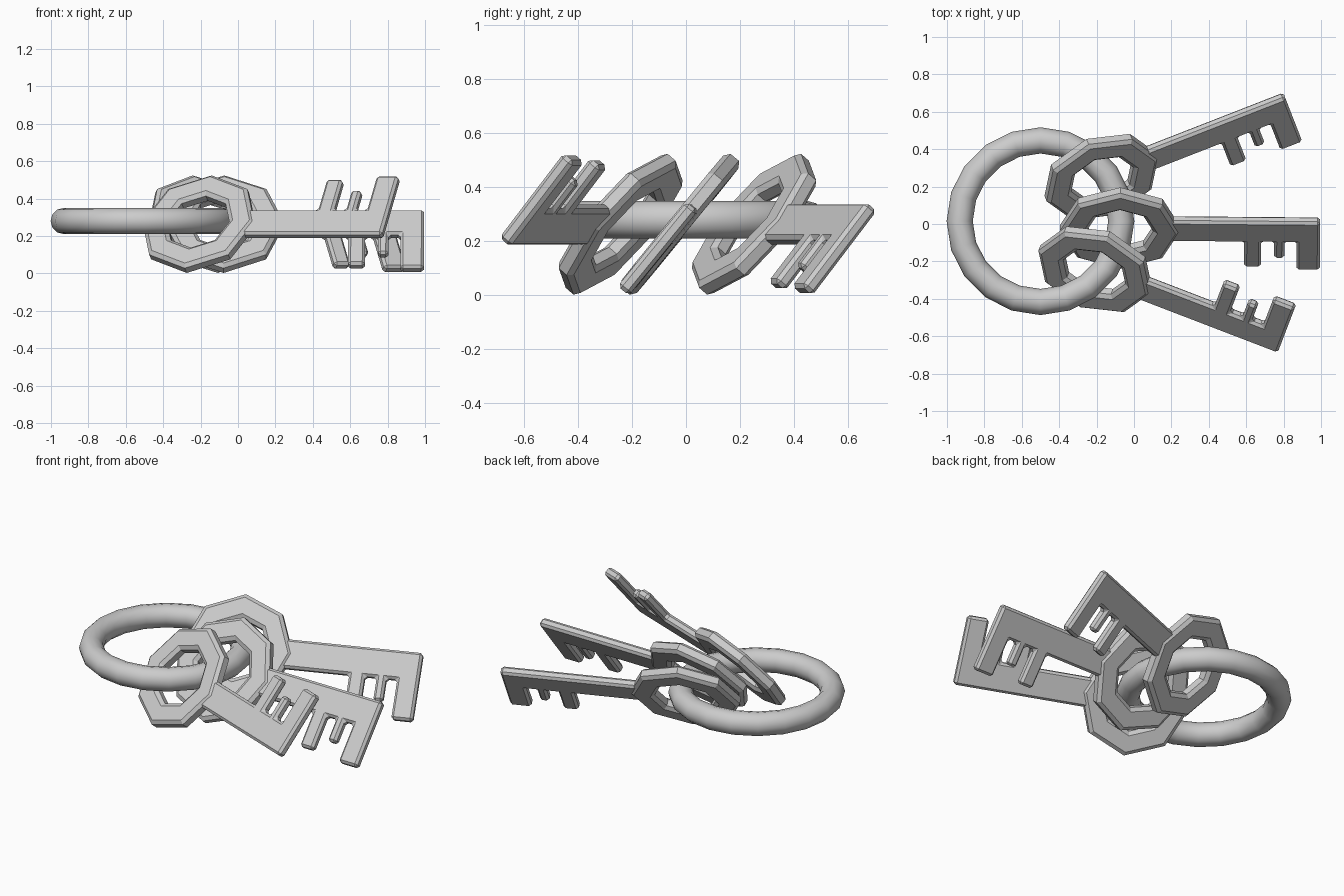
import bpy, bmesh
from math import radians, cos, sin, pi
from mathutils import Matrix, Vector

if "Cube" in bpy.data.objects:
    bpy.data.objects.remove(bpy.data.objects["Cube"])


def make_object(name, bm, matrix):
    bmesh.ops.recalc_face_normals(bm, faces=bm.faces[:])
    mesh = bpy.data.meshes.new(name)
    bm.to_mesh(mesh)
    bm.free()
    obj = bpy.data.objects.new(name, mesh)
    obj.matrix_world = matrix
    bpy.context.collection.objects.link(obj)
    return obj


# Octagonal key head: chamfered section (radius, height) swept through 8 sides
def key_head(name, matrix):
    section = [(0.32, -0.02), (0.32, 0.02), (0.298, 0.037), (0.202, 0.037),
               (0.178, 0.02), (0.178, -0.02), (0.202, -0.037), (0.298, -0.037)]
    bm = bmesh.new()
    rings = [[bm.verts.new((r * cos(i * pi / 4), r * sin(i * pi / 4), h))
              for r, h in section] for i in range(8)]
    n = len(section)
    for i in range(8):
        a, b = rings[i], rings[(i + 1) % 8]
        for j in range(n):
            k = (j + 1) % n
            bm.faces.new((a[j], b[j], b[k], a[k]))
    return make_object(name, bm, matrix)


# Flat shaft with three teeth, extruded and edge-bevelled
def key_blade(name, matrix, side):
    top, base, thick = 0.085, -0.085, 0.054
    outline = [(0.25, top), (1.07, top), (1.07, -0.318), (0.945, -0.318), (0.945, base)]
    for u0, u1, tip in [(0.825, 0.88, -0.22), (0.665, 0.755, -0.295)]:
        outline += [(u1, base), (u1, tip), (u0, tip), (u0, base)]
    outline.append((0.25, base))
    bm = bmesh.new()
    face = bm.faces.new([bm.verts.new((u, v * side, -thick / 2)) for u, v in outline])
    out = bmesh.ops.extrude_face_region(bm, geom=[face])
    verts = [g for g in out["geom"] if isinstance(g, bmesh.types.BMVert)]
    bmesh.ops.translate(bm, verts=verts, vec=Vector((0, 0, thick)))
    obj = make_object(name, bm, matrix)
    bevel = obj.modifiers.new("edge_bevel", "BEVEL")
    bevel.width = 0.014
    bevel.segments = 1
    return obj


# Split ring
bpy.ops.mesh.primitive_torus_add(major_radius=0.432, minor_radius=0.07,
                                 major_segments=20, minor_segments=12,
                                 location=(-0.5, 0.015, 0.28))
ring = bpy.context.object
ring.name = "key_ring"
bpy.ops.object.shade_smooth_by_angle(angle=radians(40))

# Three tilted keys fanned around the ring; the front one has flipped teeth
keys = [("front", (-0.207, -0.242, 0.263), -21, -1),
        ("middle", (-0.075, -0.022, 0.263), -0.5, 1),
        ("back", (-0.175, 0.252, 0.263), 21.3, 1)]
for name, loc, yaw, side in keys:
    m = (Matrix.Translation(loc) @ Matrix.Rotation(radians(yaw), 4, 'Z')
         @ Matrix.Rotation(radians(50.8), 4, 'X'))
    key_head(name + "_key_head", m)
    key_blade(name + "_key_blade", m, side)
